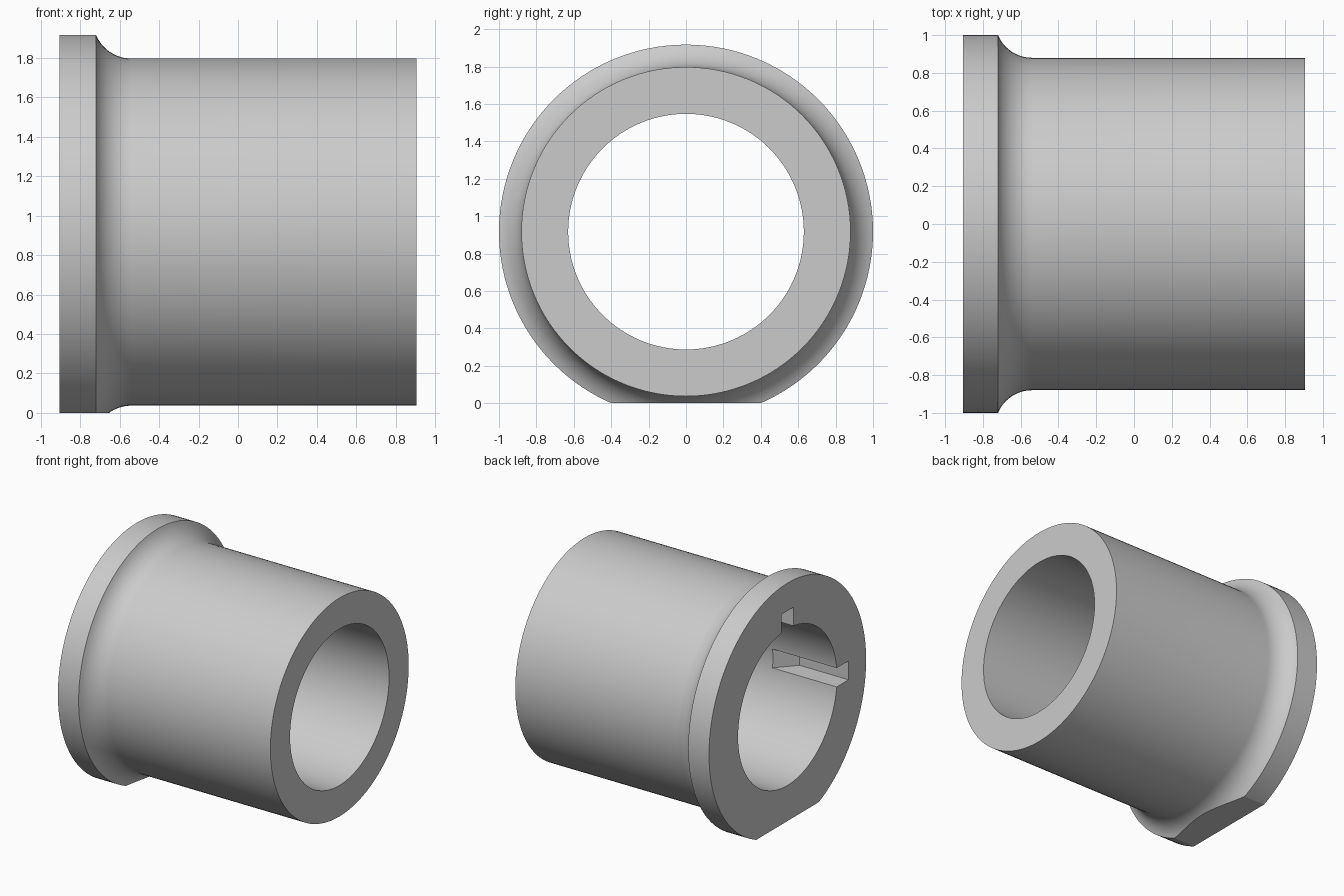
import bpy, bmesh, math
from mathutils import Matrix

cube = bpy.data.objects.get("Cube")
if cube:
    bpy.data.objects.remove(cube, do_unlink=True)

HALF, AXIS_Z = 0.905, 0.917        # half length, height of the bore axis
BORE, BODY, RIM = 0.63, 0.88, 1.0  # radii
FLANGE_X, FILLET = -0.72, 0.195    # flange shoulder and fillet radius
SEGMENTS = 128

grey = bpy.data.materials.new("plain grey")
grey.use_nodes = True
colour = (0.6, 0.6, 0.6, 1)
grey.diffuse_color = colour
grey.node_tree.nodes["Principled BSDF"].inputs["Base Color"].default_value = colour


def add_object(name, bm):
    bmesh.ops.recalc_face_normals(bm, faces=bm.faces)
    mesh = bpy.data.meshes.new(name)
    bm.to_mesh(mesh)
    bm.free()
    mesh.materials.append(grey)
    obj = bpy.data.objects.new(name, mesh)
    bpy.context.collection.objects.link(obj)
    return obj


def lathe(name, profile):
    """Spin a closed (x, radius) profile round the x axis."""
    bm = bmesh.new()
    rings = []
    for i in range(SEGMENTS):
        a = math.tau * i / SEGMENTS
        rings.append([bm.verts.new((x, r * math.sin(a), r * math.cos(a) + AXIS_Z))
                      for x, r in profile])
    n = len(profile)
    for i in range(SEGMENTS):
        here, there = rings[i], rings[(i + 1) % SEGMENTS]
        for j in range(n):
            k = (j + 1) % n
            bm.faces.new((here[j], here[k], there[k], there[j]))
    return add_object(name, bm)


def slot_cutter(name, turn):
    """Keyway prism with a sloping inner end, turned round the bore axis."""
    outline = [(-1.0, 0.5), (-1.0, 0.776), (-0.47, 0.776), (-0.215, 0.5)]
    bm = bmesh.new()
    face = bm.faces.new([bm.verts.new((x, -0.076, r)) for x, r in outline])
    side = bmesh.ops.extrude_face_region(bm, geom=[face])["geom"]
    bmesh.ops.translate(bm, vec=(0, 0.152, 0),
                        verts=[v for v in side if isinstance(v, bmesh.types.BMVert)])
    bm.transform(Matrix.Translation((0, 0, AXIS_Z)) @ Matrix.Rotation(turn, 4, "X"))
    obj = add_object(name, bm)
    obj.hide_render = True
    return obj


# Sleeve with flange and concave fillet
fillet_x = FLANGE_X + math.sqrt(FILLET**2 - (BODY + FILLET - RIM)**2)
sweep = math.acos((BODY + FILLET - RIM) / FILLET)
profile = [(-HALF, BORE), (-HALF, RIM)]
for i in range(13):
    a = sweep * (1 - i / 12)
    profile.append((fillet_x - FILLET * math.sin(a),
                    BODY + FILLET - FILLET * math.cos(a)))
profile += [(HALF, BODY), (HALF, BORE)]
sleeve = lathe("flanged_sleeve", profile)

# Flat on the underside of the flange
bm = bmesh.new()
bm.from_mesh(sleeve.data)
bmesh.ops.bisect_plane(bm, geom=bm.verts[:] + bm.edges[:] + bm.faces[:],
                       plane_co=(0, 0, 0), plane_no=(0, 0, -1), clear_outer=True)
bmesh.ops.holes_fill(bm, edges=[e for e in bm.edges if e.is_boundary])
bmesh.ops.recalc_face_normals(bm, faces=bm.faces)
bm.to_mesh(sleeve.data)
bm.free()

# Keyways at the top and right-hand side of the flanged end
bpy.ops.object.select_all(action="DESELECT")
bpy.context.view_layer.objects.active = sleeve
sleeve.select_set(True)
for name, turn in (("top_keyway_cutter", 0), ("side_keyway_cutter", math.pi / 2)):
    cutter = slot_cutter(name, turn)
    mod = sleeve.modifiers.new(name, "BOOLEAN")
    mod.operation, mod.solver, mod.object = "DIFFERENCE", "EXACT", cutter
    bpy.ops.object.modifier_apply(modifier=mod.name)
    bpy.data.objects.remove(cutter, do_unlink=True)

bpy.ops.object.shade_smooth_by_angle(angle=math.radians(20))
